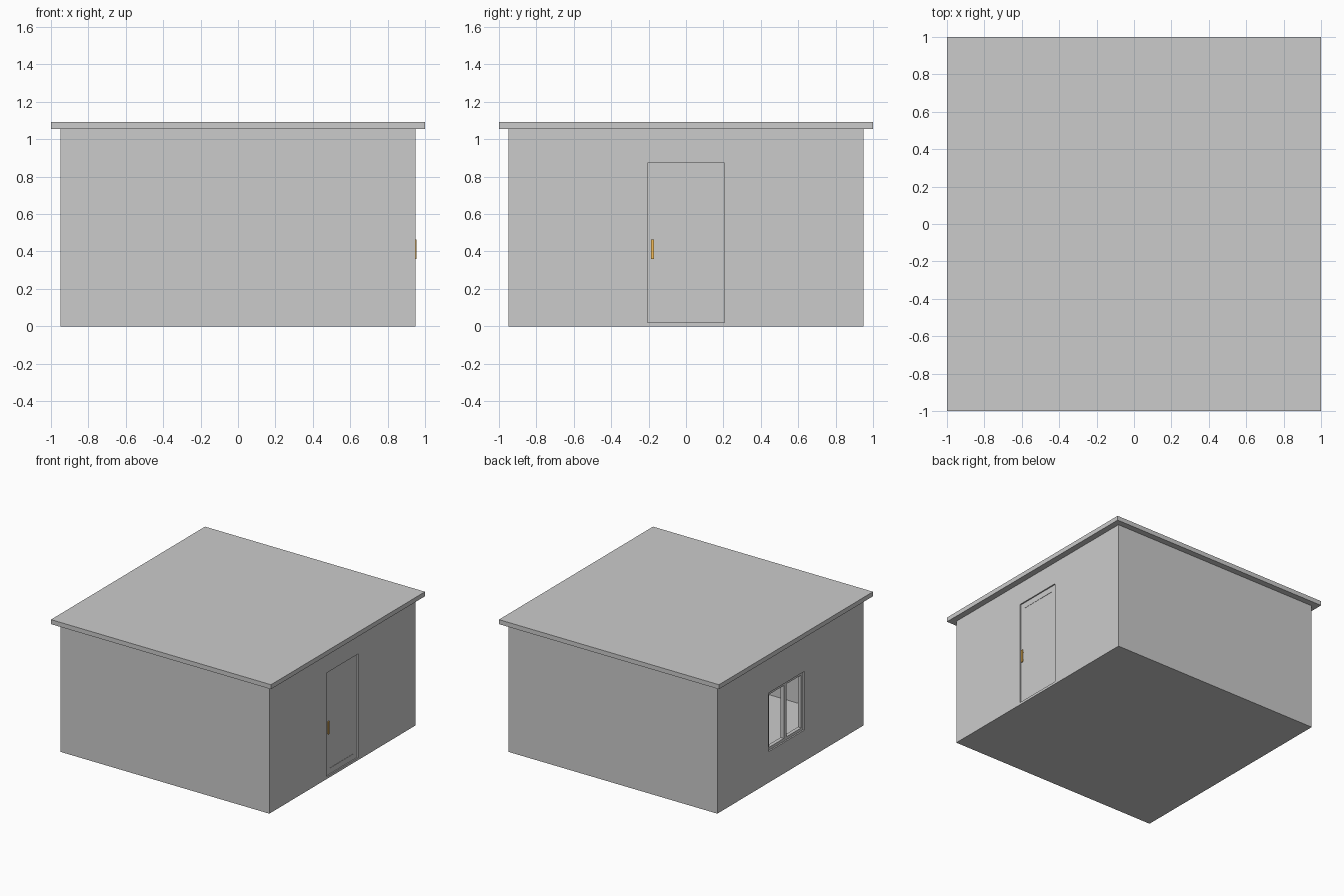
import bpy, bmesh
from mathutils import Matrix, Vector

if "Cube" in bpy.data.objects:
    bpy.data.objects.remove(bpy.data.objects["Cube"])


def box(name, lo, hi, color=None):
    """Axis-aligned box between two opposite corners."""
    lo, hi = Vector(lo), Vector(hi)
    bm = bmesh.new()
    bmesh.ops.create_cube(bm, size=1, matrix=Matrix.LocRotScale((lo + hi) / 2, None, hi - lo))
    me = bpy.data.meshes.new(name)
    bm.to_mesh(me)
    bm.free()
    ob = bpy.data.objects.new(name, me)
    bpy.context.collection.objects.link(ob)
    if color:
        mat = bpy.data.materials.new(name + "_color")
        mat.diffuse_color = color
        mat.use_nodes = True
        mat.node_tree.nodes["Principled BSDF"].inputs["Base Color"].default_value = mat.diffuse_color
        me.materials.append(mat)
    return ob


def cut(target, name, lo, hi):
    """Subtract a hidden box from the target."""
    cutter = box(name, lo, hi)
    cutter.hide_render = True
    cutter.hide_set(True)
    mod = target.modifiers.new(name, 'BOOLEAN')
    mod.operation = 'DIFFERENCE'
    mod.solver = 'EXACT'
    mod.object = cutter


W, T, H = 0.95, 0.05, 1.055        # wall half width, thickness, height
DOOR = (-0.205, 0.205, 0.02, 0.872)  # y0, y1, z0, z1
WIN = (-0.18, 0.285, 0.255, 0.737)

# Hollow walls with floor, doorway and window opening
walls = box("walls", (-W, -W, 0), (W, W, H))
cut(walls, "room_cutter", (-W + T, -W + T, T), (W - T, W - T, H + 0.2))
cut(walls, "window_cutter", (-W - 0.1, WIN[0], WIN[2]), (-W + 0.1, WIN[1], WIN[3]))
cut(walls, "door_cutter", (W - 0.012, DOOR[0], DOOR[2]), (W + 0.1, DOOR[1], DOOR[3]))

# Flat overhanging roof slab
box("roof", (-1, -1, H), (1, 1, 1.092))

# Door leaf with a sunken panel
door = box("door", (W - 0.045, DOOR[0], DOOR[2]), (W - 0.01, DOOR[1], DOOR[3]))
bm = bmesh.new()
bm.from_mesh(door.data)
bm.normal_update()
front = [f for f in bm.faces if f.normal.x > 0.9]
bmesh.ops.inset_region(bm, faces=front, thickness=0.065)
bmesh.ops.inset_region(bm, faces=front, thickness=0.002, depth=-0.012)
bm.to_mesh(door.data)
bm.free()

# Orange door handle: bar on two posts
ORANGE = (0.9, 0.5, 0.1, 1)
box("handle_bar", (W - 0.004, -0.186, 0.36), (W + 0.004, -0.172, 0.465), ORANGE)
for i, z in enumerate((0.38, 0.445)):
    box(f"handle_post_{i + 1}", (W - 0.012, -0.183, z - 0.005),
        (W - 0.003, -0.175, z + 0.005), ORANGE)

# Window frame with centre mullion, open panes
y0, y1, z0, z1 = WIN
mid, f = (y0 + y1) / 2, 0.024
x0, x1 = -W + 0.012, -W + 0.042
box("window_sill", (x0, y0, z0), (x1, y1, z0 + f))
box("window_head", (x0, y0, z1 - f), (x1, y1, z1))
for name, a, b in (("window_side_right", y0, y0 + f), ("window_mullion", mid - 0.018, mid + 0.018),
                   ("window_side_left", y1 - f, y1)):
    box(name, (x0, a, z0 + f), (x1, b, z1 - f))
